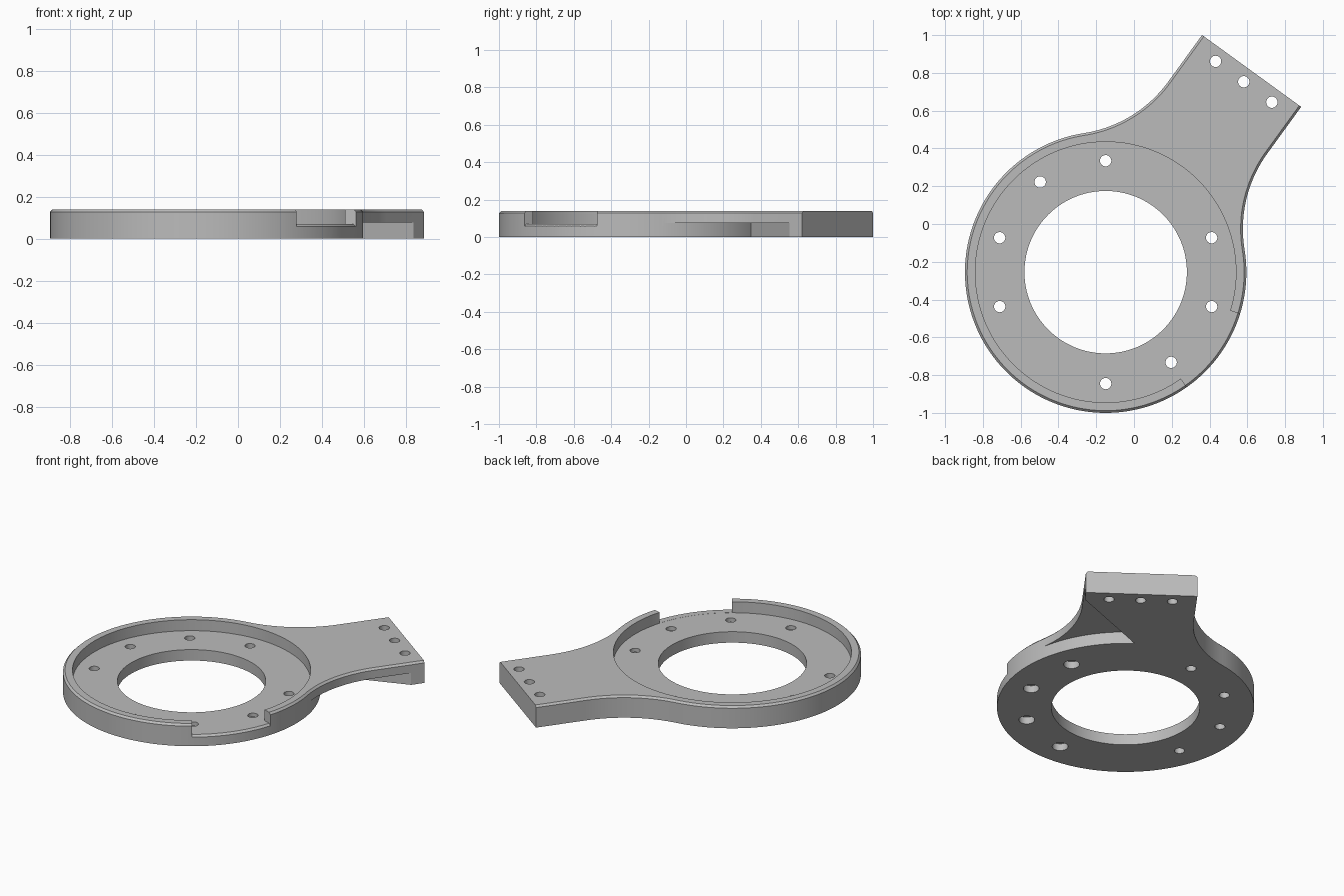
import bpy, bmesh
from math import sin, cos, asin, sqrt, pi, radians
from mathutils import Matrix, Vector

if "Cube" in bpy.data.objects:
    bpy.data.objects.remove(bpy.data.objects["Cube"])

CENTRE = Vector((-0.15, -0.255, 0))
AXIS = radians(54.05)               # direction of the arm
RING, RECESS, BORE = 0.745, 0.69, 0.43
HALF, REACH, FILLET = 0.324, 1.316, 0.68
TOP, FLOOR, CHAMFER = 0.14, 0.07, 0.012

grey = bpy.data.materials.new("plain grey")
grey.use_nodes = True
grey.diffuse_color = (0.5, 0.5, 0.5, 1)
grey.node_tree.nodes["Principled BSDF"].inputs["Base Color"].default_value = (0.5, 0.5, 0.5, 1)


def polar(r, a, z=0):
    return Vector((r * cos(a), r * sin(a), z))


def circle(r, z, at=Vector(), n=32):
    return [at + polar(r, 2 * pi * i / n, z) for i in range(n)]


def loft(bm, layers):
    """Closed solid through a stack of matching loops."""
    loops = [[bm.verts.new(p) for p in layer] for layer in layers]
    for a, b in zip(loops, loops[1:]):
        for i in range(len(a)):
            j = (i + 1) % len(a)
            bm.faces.new((a[i], a[j], b[j], b[i]))
    bm.faces.new(loops[0][::-1])
    bm.faces.new(loops[-1])


def make(name, solids, turn=0):
    bm = bmesh.new()
    for layers in solids:
        loft(bm, layers)
    bmesh.ops.recalc_face_normals(bm, faces=bm.faces)
    bm.transform(Matrix.Translation(CENTRE) @ Matrix.Rotation(turn, 4, "Z"))
    mesh = bpy.data.meshes.new(name)
    bm.to_mesh(mesh)
    bm.free()
    mesh.materials.append(grey)
    obj = bpy.data.objects.new(name, mesh)
    bpy.context.collection.objects.link(obj)
    return obj


def outline(inset, z):
    """Ring blended into a straight arm along +x, shrunk by inset."""
    cv = HALF + FILLET
    cu = sqrt((RING + FILLET) ** 2 - cv ** 2)
    theta = asin(cv / (RING + FILLET))
    half = [Vector((REACH, HALF - inset, z))]
    for i in range(25):
        a = -pi / 2 - (pi / 2 - theta) * i / 24
        half.append(Vector((cu, cv, 0)) + polar(FILLET + inset, a, z))
    for i in range(1, 65):
        half.append(polar(RING - inset, theta + (pi - theta) * i / 64, z))
    return half + [Vector((p.x, -p.y, z)) for p in half[-2::-1]]


# Main plate with a chamfered upper edge
plate = make("ring_plate_with_arm", [[
    outline(0, 0), outline(0, TOP - CHAMFER), outline(CHAMFER, TOP)]], AXIS)

# Stepped bore: centre opening and wide recess
bore = make("bore_cutter", [[
    circle(r, z, n=128) for r, z in
    ((BORE, -0.1), (BORE, FLOOR), (RECESS, FLOOR), (RECESS, 0.3))]])

# Gap in the rim, leaving a chamfered sill
profile = [(0.66, FLOOR + 0.001), (RING - CHAMFER, FLOOR), (RING + 0.01, FLOOR - 0.022),
           (0.9, FLOOR - 0.022), (0.9, 0.3), (0.66, 0.3)]
gap = make("rim_gap_cutter", [[
    [polar(r, radians(-54.8 + 37.6 * i / 24), z) for r, z in profile]
    for i in range(25)]])

# Undercut below the arm, between the ring wall and a slanted wall
start = AXIS
foot = polar(RING + 0.0005, start)
slant = (Vector((0.84, 0.555, 0)) - CENTRE) - foot
edge = [polar(RING + 0.0005, start + (radians(9) - start) * i / 32) for i in range(33)]
edge += [Vector((1.5, 0, 0)), foot + slant * 1.8]
undercut = make("undercut_cutter", [[
    [p + Vector((0, 0, z)) for p in edge] for z in (-0.1, 0.076)]])

# Ring screw holes (four counterbored from below) and arm holes
holes = []
for deg in (90, 126, 162, 198):
    at = polar(0.59, radians(deg))
    holes.append([circle(0.03, -0.1, at), circle(0.03, 0.1, at)])
for deg in (18, -18, -54, -90):
    at = polar(0.59, radians(deg))
    holes.append([circle(r, z, at) for r, z in
                  ((0.046, -0.1), (0.046, 0.045), (0.03, 0.045), (0.03, 0.1))])
for side in (-1, 0, 1):
    at = Matrix.Rotation(AXIS, 3, "Z") @ Vector((1.245, 0.184 * side, 0))
    holes.append([circle(0.03, -0.1, at), circle(0.03, 0.3, at)])
screws = make("screw_hole_cutter", holes)

# Cut everything, then keep only the finished plate
cutters = [bore, gap, undercut, screws]
for cutter in cutters:
    cutter.hide_render = True
    mod = plate.modifiers.new(cutter.name, "BOOLEAN")
    mod.operation = "DIFFERENCE"
    mod.solver = "EXACT"
    mod.object = cutter
bpy.context.view_layer.update()
graph = bpy.context.evaluated_depsgraph_get()
result = bpy.data.meshes.new_from_object(plate.evaluated_get(graph))
plate.modifiers.clear()
plate.data = result
for cutter in cutters:
    bpy.data.objects.remove(cutter)

bpy.ops.object.select_all(action="DESELECT")
plate.select_set(True)
bpy.context.view_layer.objects.active = plate
bpy.ops.object.shade_smooth_by_angle(angle=radians(25))
